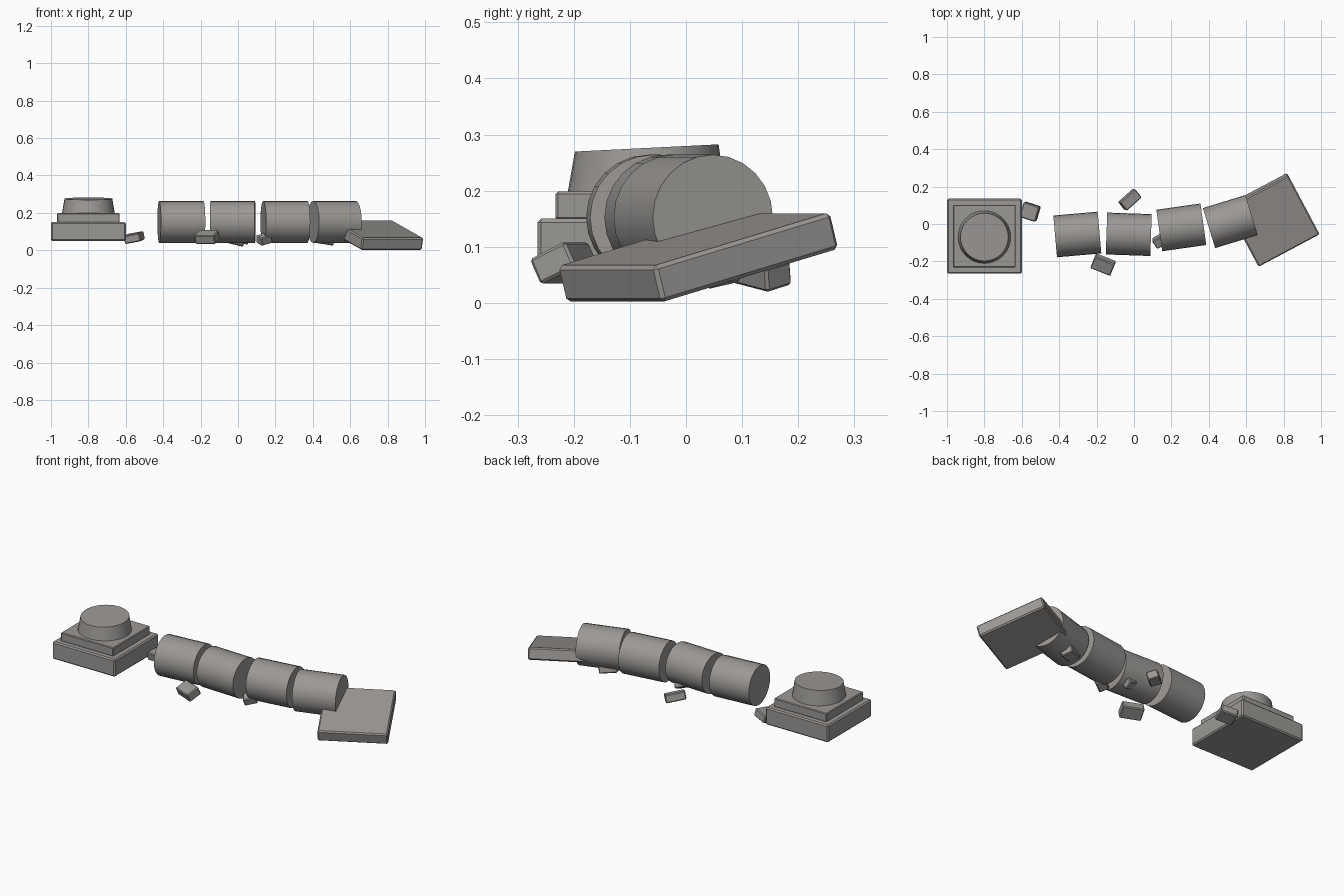
import bpy
import math
from mathutils import Euler

if "Cube" in bpy.data.objects:
    bpy.data.objects.remove(bpy.data.objects["Cube"], do_unlink=True)

stone = bpy.data.materials.new("weathered_stone")
stone.use_nodes = True
COLOUR = (0.33, 0.315, 0.30, 1)
stone.diffuse_color = COLOUR
stone.node_tree.nodes["Principled BSDF"].inputs["Base Color"].default_value = COLOUR


def finish(name, bevel=0):
    ob = bpy.context.object
    ob.name = name
    ob.data.materials.append(stone)
    if bevel:
        mod = ob.modifiers.new("worn_edges", "BEVEL")
        mod.width = bevel
        mod.segments = 1
    return ob


def block(name, centre, size, rot=(0, 0, 0), bevel=0.007):
    angles = Euler([math.radians(a) for a in rot])
    bpy.ops.mesh.primitive_cube_add(size=1, location=centre, rotation=angles)
    bpy.context.object.scale = size
    bpy.ops.object.transform_apply(location=False, rotation=False, scale=True)
    return finish(name, bevel)


# Square pedestal
block("pedestal_base", (-0.8, -0.065, 0.1), (0.4, 0.4, 0.1))
block("pedestal_step", (-0.8, -0.065, 0.173), (0.335, 0.335, 0.05), bevel=0.004)

# Broken stub of the shaft, with a slightly slanted top
bpy.ops.mesh.primitive_cone_add(vertices=32, radius1=0.141, radius2=0.128,
                                depth=0.08, location=(-0.8, -0.07, 0.236))
stub = finish("column_stub")
for v in stub.data.vertices:
    if v.co.z > 0:
        v.co.z += v.co.y * 0.05
bpy.ops.object.shade_smooth_by_angle()

# Fallen shaft drums: x, y, turn in degrees
drums = [(-0.303, -0.056, 5), (-0.028, -0.055, -2), (0.253, -0.018, 8), (0.515, 0.013, 17)]
for i, (x, y, turn) in enumerate(drums, 1):
    bpy.ops.mesh.primitive_cylinder_add(
        vertices=24, radius=0.112, depth=0.238, location=(x, y, 0.152),
        rotation=(0, math.pi / 2, math.radians(turn)))
    finish(f"fallen_drum_{i}")
    bpy.ops.object.shade_smooth_by_angle()

# Tilted capital slab at the far end
block("capital_slab", (0.742, 0.022, 0.081), (0.37, 0.37, 0.067), (15, 0, 28))

# Rubble chips: centre, size, rotation
chips = [
    ((-0.555, 0.066, 0.068), (0.09, 0.085, 0.045), (8, -10, -18)),
    ((-0.165, -0.217, 0.071), (0.115, 0.075, 0.05), (25, 0, -22)),
    ((-0.022, 0.13, 0.056), (0.11, 0.06, 0.045), (14, 10, 42)),
    ((0.14, -0.088, 0.06), (0.07, 0.055, 0.045), (20, -15, 30)),
    ((0.46, 0.045, 0.064), (0.1, 0.065, 0.055), (12, 8, 25)),
    ((0.03, 0.0, 0.066), (0.06, 0.05, 0.045), (25, 20, 10)),
]
for i, (centre, size, rot) in enumerate(chips, 1):
    block(f"rubble_chip_{i}", centre, size, rot, bevel=0.005)
